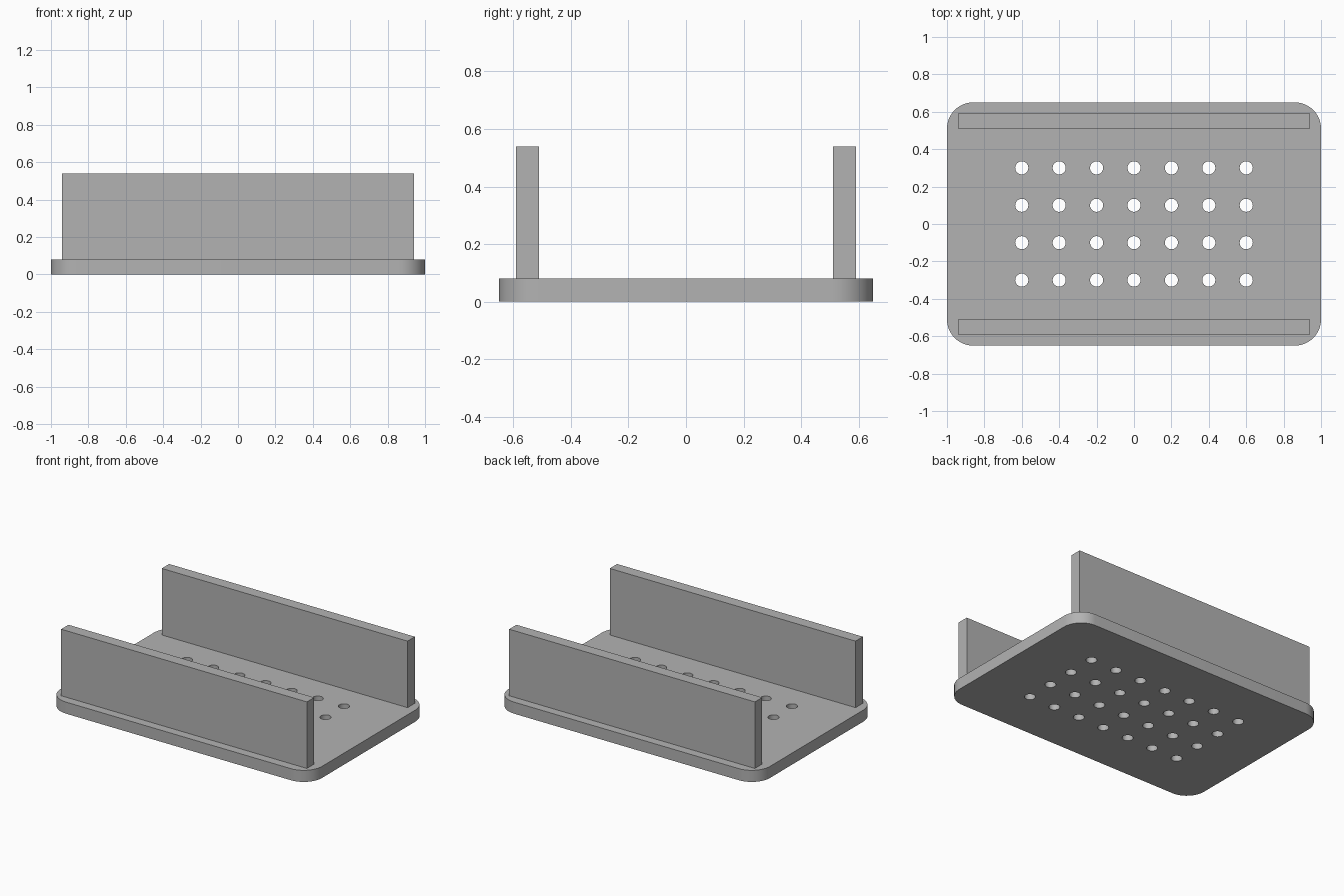
import bpy
import bmesh
import math
from mathutils import Matrix

cube = bpy.data.objects.get("Cube")
if cube:
    bpy.data.objects.remove(cube, do_unlink=True)

# Single grey material
grey = bpy.data.materials.new("plain_grey")
grey.use_nodes = True
colour = (0.45, 0.45, 0.45, 1.0)
grey.diffuse_color = colour
grey.node_tree.nodes["Principled BSDF"].inputs["Base Color"].default_value = colour

LENGTH, WIDTH, THICK = 2.0, 1.3, 0.08
CORNER, HOLE = 0.14, 0.035


def add_object(name, bm):
    bmesh.ops.recalc_face_normals(bm, faces=bm.faces)
    mesh = bpy.data.meshes.new(name)
    bm.to_mesh(mesh)
    bm.free()
    mesh.materials.append(grey)
    obj = bpy.data.objects.new(name, mesh)
    bpy.context.collection.objects.link(obj)
    return obj


def add_box(name, size, centre):
    bm = bmesh.new()
    matrix = Matrix.Translation(centre) @ Matrix.Diagonal((*size, 1))
    bmesh.ops.create_cube(bm, size=1, matrix=matrix)
    return add_object(name, bm)


# Base plate: rounded rectangle outline, extruded upwards
bm = bmesh.new()
outline = []
steps = 12
for quarter, (sx, sy) in enumerate([(1, 1), (-1, 1), (-1, -1), (1, -1)]):
    cx, cy = sx * (LENGTH / 2 - CORNER), sy * (WIDTH / 2 - CORNER)
    for i in range(steps + 1):
        a = (quarter + i / steps) * math.pi / 2
        outline.append(bm.verts.new((cx + CORNER * math.cos(a), cy + CORNER * math.sin(a), 0)))
bottom = bm.faces.new(outline)
top = bmesh.ops.extrude_face_region(bm, geom=[bottom], use_keep_orig=True)["geom"]
bmesh.ops.translate(bm, verts=[v for v in top if isinstance(v, bmesh.types.BMVert)], vec=(0, 0, THICK))
plate = add_object("base_plate", bm)

# Drain holes: 7 x 4 grid cut right through the plate
bm = bmesh.new()
for col in range(7):
    for row in range(4):
        bmesh.ops.create_cone(
            bm, cap_ends=True, segments=32, radius1=HOLE, radius2=HOLE, depth=0.3,
            matrix=Matrix.Translation((-0.6 + 0.2 * col, -0.3 + 0.2 * row, THICK / 2)))
cutter = add_object("hole_cutter", bm)
cutter.hide_render = True

cut = plate.modifiers.new("holes", 'BOOLEAN')
cut.operation = 'DIFFERENCE'
cut.solver = 'EXACT'
cut.object = cutter
bpy.ops.object.select_all(action='DESELECT')
plate.select_set(True)
bpy.context.view_layer.objects.active = plate
bpy.ops.object.modifier_apply(modifier=cut.name)
bpy.data.objects.remove(cutter, do_unlink=True)
bpy.ops.object.shade_smooth_by_angle(angle=math.radians(30))

# Upright walls along the front and back edges
for name, side in (("front_wall", -1), ("back_wall", 1)):
    add_box(name, (1.88, 0.08, 0.46), (0, side * 0.55, THICK + 0.23))
